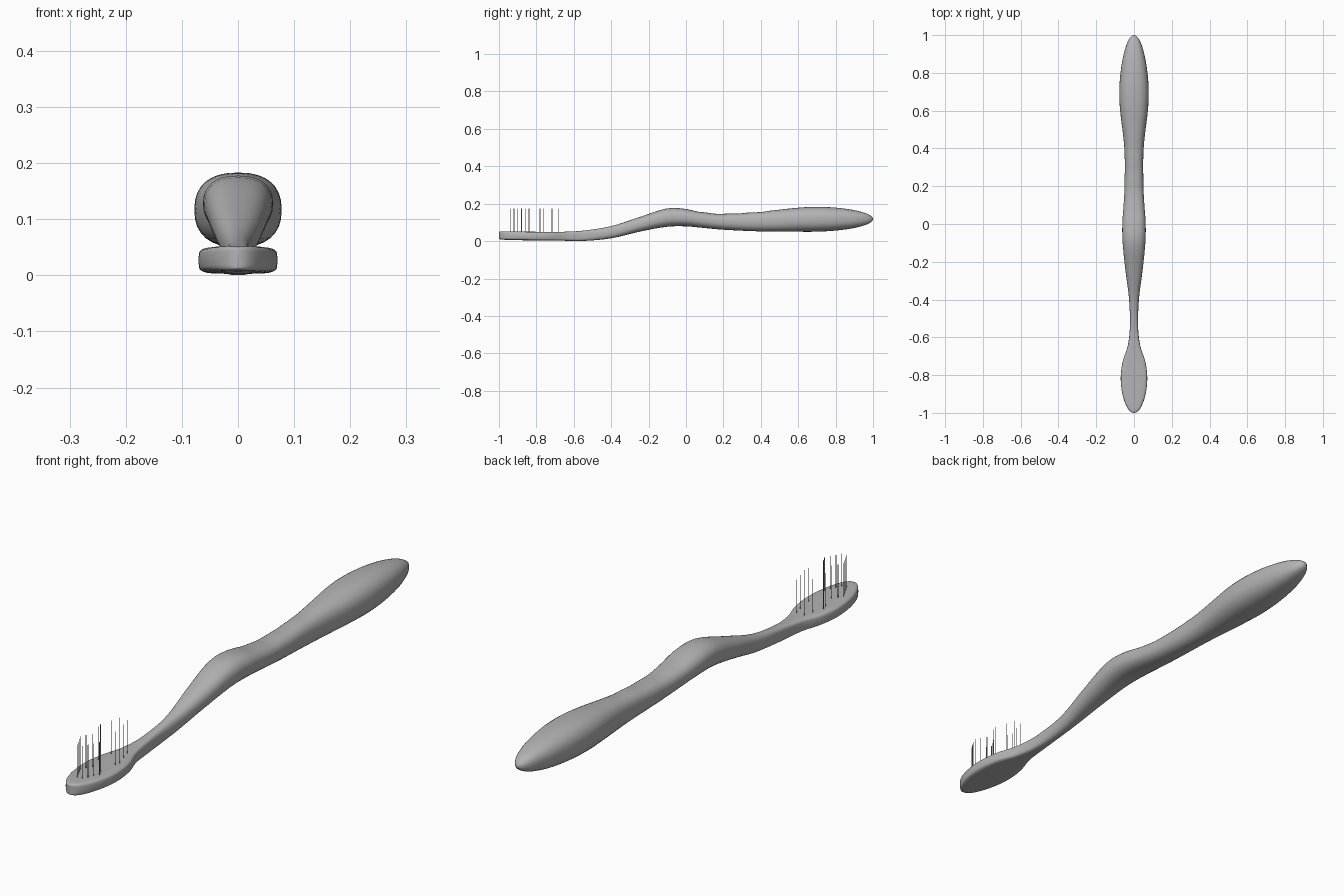
import bpy
import bmesh
import math

cube = bpy.data.objects.get("Cube")
if cube:
    bpy.data.objects.remove(cube, do_unlink=True)


def make_material(name, color):
    mat = bpy.data.materials.new(name)
    mat.use_nodes = True
    mat.diffuse_color = color
    mat.node_tree.nodes["Principled BSDF"].inputs["Base Color"].default_value = color
    return mat


def finish(bm, name, mat):
    mesh = bpy.data.meshes.new(name)
    bm.to_mesh(mesh)
    bm.free()
    mesh.materials.append(mat)
    obj = bpy.data.objects.new(name, mesh)
    bpy.context.scene.collection.objects.link(obj)
    return obj


grey = make_material("plain grey", (0.45, 0.45, 0.45, 1))

# Stations along the brush: y, half width, underside, upper side
STATIONS = [
    (-1, .07, .008, .053), (-.8, .07, .003, .05), (-.72, .058, .003, .049),
    (-.65, .034, .002, .05), (-.55, .022, .001, .056), (-.4, .026, .015, .08),
    (-.25, .045, .05, .128), (-.1, .06, .077, .175), (0, .062, .079, .172),
    (.1, .055, .07, .154), (.2, .05, .061, .147), (.4, .051, .052, .158),
    (.65, .077, .05, .182), (1, .077, .05, .186),
]


def slope(i, k):
    a, b = STATIONS[max(i - 1, 0)], STATIONS[min(i + 1, len(STATIONS) - 1)]
    return (b[k] - a[k]) / (b[0] - a[0])


def sample(y, k):
    """Smooth curve through one column of the stations."""
    i = max(j for j in range(len(STATIONS) - 1) if STATIONS[j][0] <= y or j == 0)
    a, b = STATIONS[i], STATIONS[i + 1]
    h = b[0] - a[0]
    t = (y - a[0]) / h
    s = t * t * (3 - 2 * t)
    return (a[k] * (1 - s) + b[k] * s
            + h * t * (1 - t) ** 2 * slope(i, k) - h * t * t * (1 - t) * slope(i + 1, k))


def cap(distance, length):
    """Elliptical rounding towards an end."""
    t = min(max(distance / length, 0), 1)
    return max(math.sqrt(1 - t * t), 0.03)


def ring(y, sides):
    w, low, high = (sample(y, k) for k in (1, 2, 3))
    tip = cap(y - .65, .35)
    w *= tip * cap(-.8 - y, .2)
    mid, half = (low + high) / 2, (high - low) / 2 * tip
    half *= 0.75 + 0.25 * cap(-.97 - y, .03)
    # Boxy head, rounder handle
    blend = min(max((y + .7) / .25, 0), 1)
    power = 2 / (5 - 2.6 * blend)
    # Shallow finger grips on top of the handle
    grip = .003 * math.sin(y / .45 * math.tau * 2) ** 2 if 0 < y < .45 else 0
    points = []
    for i in range(sides):
        c, s = math.cos(math.tau * i / sides), math.sin(math.tau * i / sides)
        x = math.copysign(abs(c) ** power, c) * w
        z = mid + math.copysign(abs(s) ** power, s) * half
        points.append((x, y, z - grip * max(s, 0) ** 4))
    return points


# Handle, neck and head in one lofted body
bm = bmesh.new()
rings, sides = 90, 32
loops = []
for r in range(rings + 1):
    y = -math.cos(math.pi * r / rings)
    loops.append([bm.verts.new(p) for p in ring(y, sides)])
for a, b in zip(loops, loops[1:]):
    for i in range(sides):
        j = (i + 1) % sides
        bm.faces.new((a[i], a[j], b[j], b[i]))
bm.faces.new(loops[0])
bm.faces.new(loops[-1])
bmesh.ops.recalc_face_normals(bm, faces=bm.faces)
body = finish(bm, "brush_body", grey)
bpy.context.view_layer.objects.active = body
body.select_set(True)
bpy.ops.object.shade_smooth_by_angle(angle=math.radians(50))

# Sparse bristles: thin upright strips in mirrored pairs
BRISTLES = [(-.94, .01), (-.92, .02), (-.9, .03), (-.88, .04), (-.86, .03),
            (-.84, .016), (-.78, .035), (-.76, .04), (-.716, .026), (-.68, .016)]
bm = bmesh.new()
for y, x in BRISTLES:
    for side in (-x, x):
        corners = ((y - .002, .04), (y + .002, .04), (y + .002, .175), (y - .002, .175))
        bm.faces.new([bm.verts.new((side, cy, cz)) for cy, cz in corners])
finish(bm, "bristles", grey)
